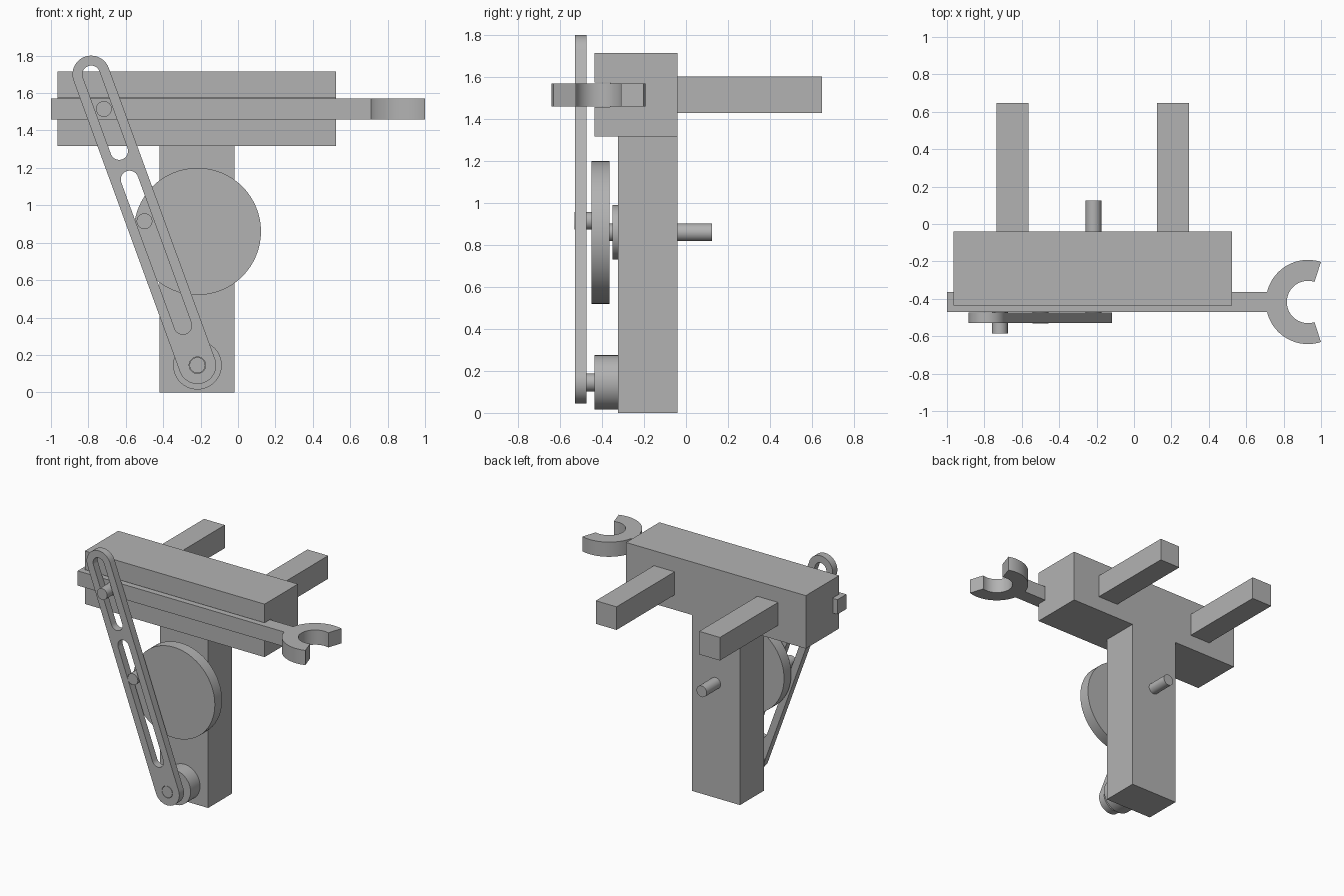
import bpy
import bmesh
from math import radians, sin, cos, asin, degrees
from mathutils import Matrix, Vector

cube = bpy.data.objects.get("Cube")
if cube:
    bpy.data.objects.remove(cube, do_unlink=True)

grey = bpy.data.materials.new("machine grey")
grey.use_nodes = True
GREY = (0.45, 0.45, 0.45, 1)
grey.diffuse_color = GREY
grey.node_tree.nodes["Principled BSDF"].inputs["Base Color"].default_value = GREY

# Each frame maps profile x, profile y and extrusion to world axes
X, Y, Z = Vector((1, 0, 0)), Vector((0, 1, 0)), Vector((0, 0, 1))
FRAMES = {"x": (Y, Z, X), "y": (X, Z, -Y), "z": (X, Y, Z)}


def arc(cx, cy, r, start, end, steps=32):
    angles = [radians(start + (end - start) * i / steps) for i in range(steps + 1)]
    return [(cx + r * cos(a), cy + r * sin(a)) for a in angles]


def circle(centre, r):
    return arc(*centre, r, 0, 360, 64)[:-1]


def stadium(a, b, r):
    """Round-ended outline around the segment from a to b."""
    d = Vector(b) - Vector(a)
    heading = degrees(Vector((1, 0)).angle_signed(d)) * -1
    return arc(*b, r, heading - 90, heading + 90) + arc(*a, r, heading + 90, heading + 270)


def extrude(name, loops, axis, low, high):
    """Extrude an outline (later loops are holes) along an axis."""
    curve = bpy.data.curves.new(name, "CURVE")
    curve.dimensions = "2D"
    curve.fill_mode = "BOTH"
    curve.extrude = (high - low) / 2
    for loop in loops:
        spline = curve.splines.new("POLY")
        spline.points.add(len(loop) - 1)
        for point, (u, v) in zip(spline.points, loop):
            point.co = (u, v, 0, 1)
        spline.use_cyclic_u = True
    temp = bpy.data.objects.new(name + " outline", curve)
    bpy.context.collection.objects.link(temp)
    graph = bpy.context.evaluated_depsgraph_get()
    mesh = bpy.data.meshes.new_from_object(temp.evaluated_get(graph))
    bpy.data.objects.remove(temp, do_unlink=True)
    bpy.data.curves.remove(curve)

    u, v, w = FRAMES[axis]
    rotation = Matrix((u, v, w)).transposed().to_4x4()
    shift = {"x": X, "y": Y, "z": Z}[axis] * (low + high) / 2
    mesh.transform(Matrix.Translation(shift) @ rotation)
    bm = bmesh.new()
    bm.from_mesh(mesh)
    bmesh.ops.remove_doubles(bm, verts=bm.verts, dist=0.0001)
    bmesh.ops.recalc_face_normals(bm, faces=bm.faces)
    bm.to_mesh(mesh)
    bm.free()
    mesh.shade_smooth()
    mesh.set_sharp_from_angle(angle=radians(30))
    mesh.materials.clear()
    mesh.materials.append(grey)
    obj = bpy.data.objects.new(name, mesh)
    bpy.context.collection.objects.link(obj)
    return obj


def box(name, x0, x1, y0, y1, z0, z1):
    return extrude(name, [[(x0, y0), (x1, y0), (x1, y1), (x0, y1)]], "z", z0, z1)


def rod(name, centre, r, y0, y1):
    return extrude(name, [circle(centre, r)], "y", y0, y1)


# Frame: column, grooved head and two rear arms
box("column", -0.42, -0.02, -0.325, -0.04, 0, 1.318)
groove = [(-0.04, 1.318), (-0.04, 1.715), (-0.435, 1.715), (-0.435, 1.575),
          (-0.362, 1.575), (-0.362, 1.458), (-0.435, 1.458), (-0.435, 1.318)]
extrude("guide_head", [groove], "x", -0.965, 0.525)
for side, x in (("right", -0.735), ("left", 0.122)):
    box(side + "_rear_arm", x, x + 0.172, -0.04, 0.648, 1.43, 1.603)

# Sliding ram ending in an open fork
fx, fy, outer, inner, half, mouth = 0.93, -0.417, 0.225, 0.113, 0.053, 72
neck = degrees(asin(half / outer))
ram = [(-1, fy + half), (-1, fy - half)]
ram += arc(fx, fy, outer, 180 + neck, 360 - mouth)
ram += arc(fx, fy, inner, 360 - mouth, mouth, 48)
ram += arc(fx, fy, outer, mouth, 180 - neck)
extrude("ram_with_fork", [ram], "z", 1.46, 1.57)

# Crank wheel on its shaft
wheel, pivot = (-0.217, 0.86), (-0.217, 0.145)
PIN = 0.042
rod("wheel_shaft", wheel, PIN, -0.38, 0.125)
rod("wheel_collar", wheel, 0.13, -0.35, -0.325)
rod("crank_wheel", wheel, 0.34, -0.45, -0.365)
rod("crank_pin", (-0.5, 0.915), PIN, -0.532, -0.45)

# Slotted rocker lever on its pivot
tip = (-0.785, 1.70)


def along(z):
    t = (z - pivot[1]) / (tip[1] - pivot[1])
    return (pivot[0] + t * (tip[0] - pivot[0]), z)


extrude("rocker_lever", [stadium(pivot, tip, 0.1),
                         stadium(along(1.29), tip, 0.047),
                         stadium(along(0.357), along(1.138), 0.047),
                         circle(pivot, PIN + 0.002)], "y", -0.528, -0.473)
rod("pivot_boss", pivot, 0.13, -0.437, -0.325)
rod("pivot_pin", pivot, PIN, -0.528, -0.437)
rod("ram_pin", (-0.717, 1.515), PIN, -0.585, -0.468)
